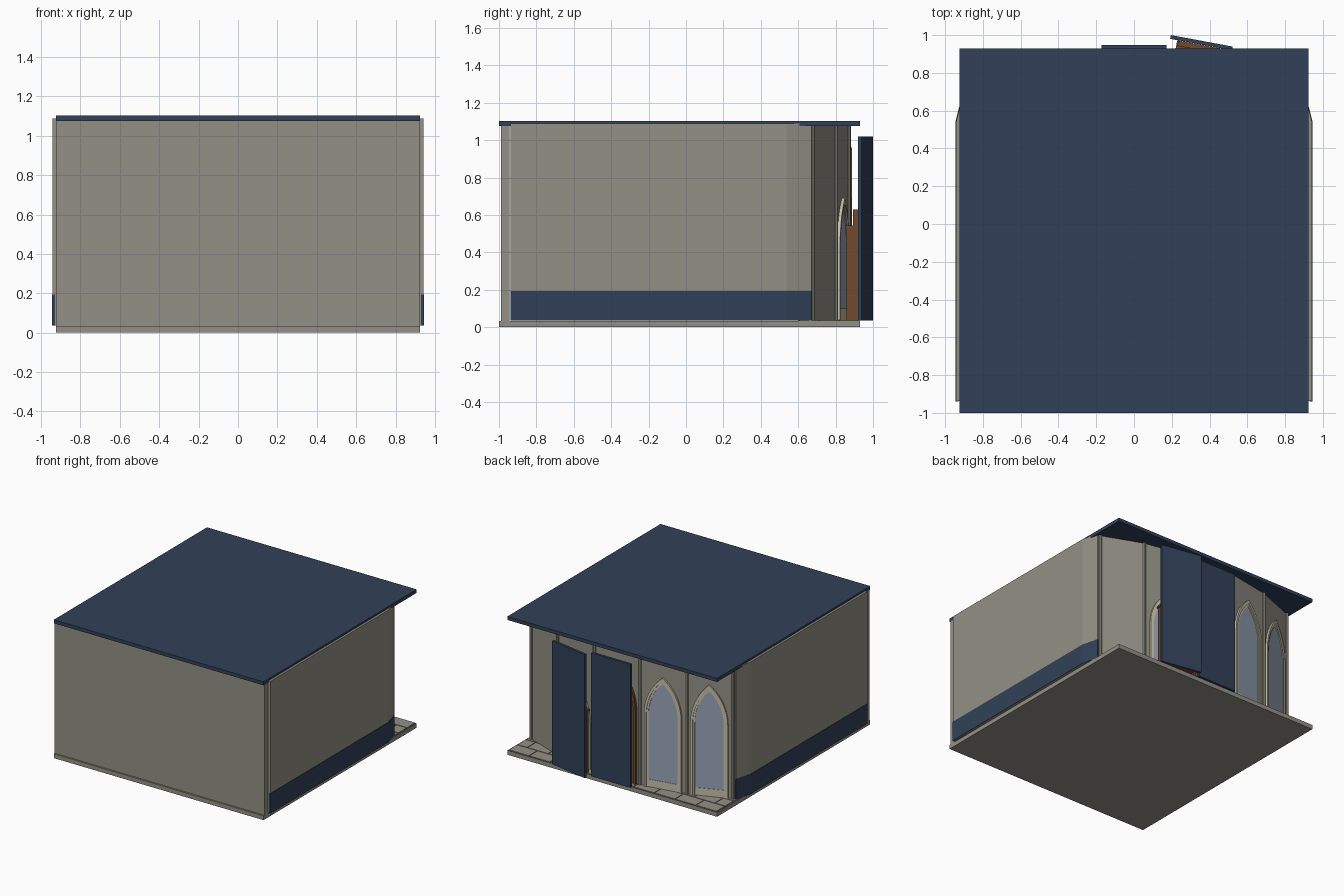
import bpy, bmesh, math
from mathutils import Matrix, Vector

if "Cube" in bpy.data.objects:
    bpy.data.objects.remove(bpy.data.objects["Cube"])


def material(name, color):
    m = bpy.data.materials.new(name)
    m.use_nodes = True
    rgba = (*color, 1)
    m.diffuse_color = rgba
    m.node_tree.nodes["Principled BSDF"].inputs["Base Color"].default_value = rgba
    return m


STONE = material("warm grey stone", (0.29, 0.28, 0.235))
NAVY = material("navy paint", (0.031, 0.053, 0.098))
TRIM = material("pale stone trim", (0.56, 0.52, 0.39))
WOOD = material("brown wood", (0.16, 0.065, 0.026))
GLASS = material("pale blue glass", (0.31, 0.37, 0.48))
GROUT = material("dark grout", (0.12, 0.115, 0.1))


def finish(name, bm, mat, matrix=None):
    bmesh.ops.recalc_face_normals(bm, faces=bm.faces)
    me = bpy.data.meshes.new(name)
    bm.to_mesh(me)
    bm.free()
    me.materials.append(mat)
    ob = bpy.data.objects.new(name, me)
    bpy.context.collection.objects.link(ob)
    if matrix:
        ob.matrix_world = matrix
    return ob


def prism(name, pts, z0, z1, mat, matrix=None):
    """Extrude a flat outline between two heights."""
    bm = bmesh.new()
    face = bm.faces.new([bm.verts.new((x, y, z0)) for x, y in pts])
    top = bmesh.ops.extrude_face_region(bm, geom=[face])["geom"]
    bmesh.ops.translate(bm, vec=(0, 0, z1 - z0),
                        verts=[v for v in top if isinstance(v, bmesh.types.BMVert)])
    return finish(name, bm, mat, matrix)


def rect(x0, x1, y0, y1):
    return [(x0, y0), (x1, y0), (x1, y1), (x0, y1)]


def flip(pts, s):
    return [(s * x, y) for x, y in pts]


def arch(w, base, spring, apex, n=10):
    """Pointed arch outline, from right foot over the apex to left foot."""
    rise = apex - spring
    r = (w * w + rise * rise) / (2 * w)
    end = math.asin(rise / r)
    half = [(w, base)]
    for i in range(n + 1):
        a = end * i / n
        half.append((w - r + r * math.cos(a), spring + r * math.sin(a)))
    half[-1] = (0, apex)
    return half + [(-x, z) for x, z in reversed(half[:-1])]


def wall_matrix(p, q, t=0.5):
    """Local x along the wall, local y up, local z outward to the back."""
    p, q = Vector((*p, 0)), Vector((*q, 0))
    if p.x < q.x:
        p, q = q, p
    u = (q - p).normalized()
    up = Vector((0, 0, 1))
    m = Matrix((u, up, u.cross(up))).transposed().to_4x4()
    m.translation = p.lerp(q, t)
    return m


def arch_band(name, w, base, spring, apex, wide, d0, d1, mat, m):
    """Raised moulding that follows a pointed arch."""
    outer = arch(w, base, spring, apex)
    inner = arch(w - wide, base, spring, apex - wide * 1.6)
    prism(name, outer + inner[::-1], d0, d1, mat, m)


def window(name, m, w, spring, apex):
    prism(name + "_glass", arch(w - 0.03, 0.1, spring, apex - 0.048), 0, 0.004, GLASS, m)
    arch_band(name + "_outer_frame", w, 0.04, spring, apex, 0.018, -0.005, 0.016, TRIM, m)
    arch_band(name + "_inner_frame", w - 0.018, 0.04, spring, apex - 0.029, 0.014,
              -0.005, 0.009, TRIM, m)
    prism(name + "_sill", rect(-w + 0.018, w - 0.018, 0.04, 0.1), -0.005, 0.007, TRIM, m)


# Floor slab with paving in front of the back wall
prism("floor_slab", rect(-0.925, 0.925, -1, 0.93), 0, 0.034, STONE)
prism("paving_grout", rect(-0.92, 0.92, 0.6, 0.928), 0.033, 0.036, GROUT)
bm = bmesh.new()
cols, rows = 10, 3
tw, td = 1.84 / cols, 0.328 / rows
for r in range(rows):
    for c in range(cols + r % 2):
        x0 = -0.92 + (c - 0.5 * (r % 2)) * tw
        x1 = min(x0 + tw, 0.92) - 0.004
        x0 = max(x0, -0.92) + 0.004
        mx = Matrix.Translation(((x0 + x1) / 2, 0.6 + (r + 0.5) * td, 0.037))
        bmesh.ops.create_cube(bm, size=1, matrix=mx @ Matrix.Diagonal(
            (x1 - x0, td - 0.008, 0.006, 1)))
finish("paving_tiles", bm, STONE)

# Roof slab
prism("roof", rect(-0.925, 0.925, -1, 0.93), 1.075, 1.103, NAVY)

# Plain front wall and the side walls with a tapered end and navy skirting
prism("front_wall", rect(-0.925, 0.925, -0.988, -0.945), 0.034, 1.075, STONE)
side = [(0.943, -0.938), (0.943, 0.538), (0.909, 0.67), (0.88, 0.67), (0.88, -0.938)]
band = [(0.946, -0.939), (0.946, 0.539), (0.912, 0.672), (0.9, 0.672), (0.93, -0.939)]
for s, label in ((1, "left"), (-1, "right")):
    prism(label + "_wall", flip(side, s), 0.036, 1.088, STONE)
    prism(label + "_skirting", flip(band, s), 0.036, 0.195, NAVY)

# Faceted back wall
corners = [(0.909, 0.67), (0.57, 0.8), (0.2, 0.868)]
outer = corners + flip(corners[::-1], -1)
inner = [(x * 0.97, y - 0.035) for x, y in outer]
prism("back_wall", outer + inner[::-1], 0.034, 1.076, STONE)
for s, label in ((1, "left"), (-1, "right")):
    for i, (x, y) in enumerate(corners):
        cx, cy = x - (0.018 if i == 0 else 0), y + (0.008 if i == 0 else 0)
        post = [(cx + 0.013 * math.cos(k * math.tau / 8),
                 cy + 0.013 * math.sin(k * math.tau / 8)) for k in range(8)]
        prism(f"{label}_back_post_{i + 1}", flip(post, s), 0.036, 1.076, STONE)

# Pointed windows: two tall, one low
a, b, c = corners
window("inner_tall_window", wall_matrix(*flip([c, b], -1)), 0.148, 0.62, 0.93)
window("outer_tall_window", wall_matrix(*flip([b, a], -1), 0.46), 0.14, 0.62, 0.93)
window("low_window", wall_matrix(b, c), 0.145, 0.42, 0.69)

# Arched wooden door in the middle
door = wall_matrix(c, (-c[0], c[1]))
prism("wooden_door", arch(0.165, 0.04, 0.62, 0.95), 0, 0.008, WOOD, door)
arch_band("door_frame", 0.175, 0.04, 0.62, 0.96, 0.02, -0.005, 0.02, WOOD, door)

# Free-standing navy panels, the second one turned outward
prism("middle_panel", rect(-0.173, 0.173, 0.927, 0.947), 0.036, 1.02, NAVY)
turned = Matrix.Translation((0.195, 1.0, 0)) @ Matrix.Rotation(math.radians(-10.5), 4, "Z")
prism("turned_panel", rect(0, 0.333, -0.02, 0), 0.036, 1.02, NAVY, turned)

# Wooden cabinet behind the turned panel
prism("cabinet", rect(0.045, 0.315, -0.085, -0.021), 0.04, 0.53, WOOD, turned)
prism("cabinet_top", rect(0.038, 0.322, -0.092, -0.021), 0.53, 0.545, WOOD, turned)
prism("cabinet_back", rect(0.045, 0.315, -0.05, -0.021), 0.545, 0.63, WOOD, turned)
